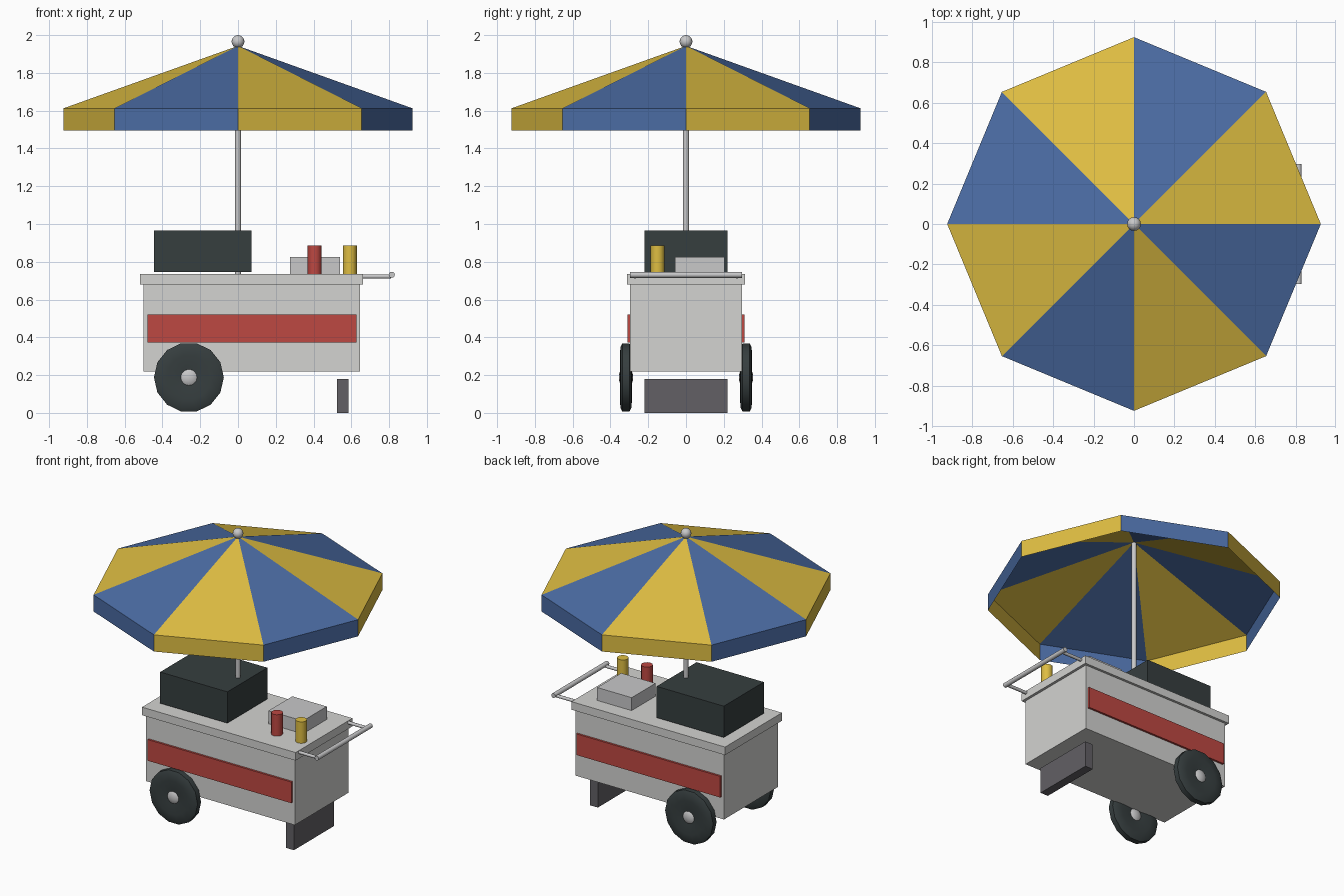
import bpy, bmesh, math
from mathutils import Vector

if "Cube" in bpy.data.objects:
    bpy.data.objects.remove(bpy.data.objects["Cube"])


def material(name, r, g, b):
    m = bpy.data.materials.new(name)
    lin = [((c / 255 + 0.055) / 1.055) ** 2.4 for c in (r, g, b)]
    m.diffuse_color = (*lin, 1)
    m.use_nodes = True
    m.node_tree.nodes["Principled BSDF"].inputs["Base Color"].default_value = m.diffuse_color
    return m


WHITE = material("cart white", 211, 211, 209)
METAL = material("metal grey", 200, 200, 201)
RED = material("red", 190, 72, 66)
YELLOW = material("yellow", 222, 189, 66)
BLUE = material("blue", 75, 108, 164)
DARK = material("charcoal", 54, 62, 63)
LEG = material("leg grey", 98, 96, 101)


def finish(bm, name, mats, smooth=False):
    me = bpy.data.meshes.new(name)
    bm.to_mesh(me)
    bm.free()
    ob = bpy.data.objects.new(name, me)
    bpy.context.collection.objects.link(ob)
    for m in mats:
        me.materials.append(m)
    if smooth:
        bpy.ops.object.select_all(action='DESELECT')
        ob.select_set(True)
        bpy.context.view_layer.objects.active = ob
        bpy.ops.object.shade_smooth_by_angle(angle=math.radians(50))
    return ob


def box(name, x, y, z, mat):
    bm = bmesh.new()
    bmesh.ops.create_cube(bm, size=1)
    for v in bm.verts:
        for i, (lo, hi) in enumerate((x, y, z)):
            v.co[i] = lo if v.co[i] < 0 else hi
    finish(bm, name, [mat])


def rod(name, a, b, radius, mat, sides=12):
    a, b = Vector(a), Vector(b)
    bm = bmesh.new()
    bmesh.ops.create_cone(bm, cap_ends=True, segments=sides, radius1=radius,
                          radius2=radius, depth=(b - a).length)
    ob = finish(bm, name, [mat], True)
    ob.rotation_euler = (b - a).to_track_quat('Z', 'Y').to_euler()
    ob.location = (a + b) / 2


def ball(name, loc, scale, mat):
    bm = bmesh.new()
    bmesh.ops.create_uvsphere(bm, u_segments=16, v_segments=10, radius=1)
    ob = finish(bm, name, [mat], True)
    ob.scale, ob.location = scale, loc


# Cart body, counter, leg and things on the counter
box("cart_body", (-0.50, 0.645), (-0.296, 0.296), (0.22, 0.68), WHITE)
box("counter", (-0.52, 0.663), (-0.313, 0.313), (0.68, 0.736), WHITE)
box("support_leg", (0.525, 0.585), (-0.22, 0.22), (0, 0.18), LEG)
box("grill_box", (-0.445, 0.072), (-0.22, 0.22), (0.747, 0.965), DARK)
box("napkin_box", (0.275, 0.54), (-0.058, 0.205), (0.73, 0.826), METAL)
rod("ketchup_bottle", (0.406, -0.15, 0.73), (0.406, -0.15, 0.885), 0.037, RED)
rod("mustard_bottle", (0.592, -0.15, 0.73), (0.592, -0.15, 0.885), 0.037, YELLOW)

# Push handle
rod("handle_grip", (0.814, -0.297, 0.731), (0.814, 0.297, 0.731), 0.016, METAL)

# Wheel profile (radius, offset along the axle), spun with 14 sides
TYRE = [(0.03, -0.024), (0.06, -0.027), (0.12, -0.032), (0.165, -0.029),
        (0.185, -0.019), (0.185, 0.019), (0.165, 0.029), (0.12, 0.032),
        (0.06, 0.027), (0.03, 0.024)]
SIDES = 14

for s, side in ((-1, "front"), (1, "back")):
    box(f"{side}_stripe", (-0.48, 0.628), sorted((s * 0.29, s * 0.31)), (0.373, 0.52), RED)
    rod(f"{side}_handle_arm", (0.65, s * 0.27, 0.722), (0.81, s * 0.27, 0.722), 0.011, METAL, 8)
    bm = bmesh.new()
    rings = []
    for i in range(SIDES):
        a = 2 * math.pi * (i + 0.5) / SIDES
        rings.append([bm.verts.new((r * math.sin(a), y, r * math.cos(a))) for r, y in TYRE])
    n = len(TYRE)
    for i in range(SIDES):
        p, q = rings[i], rings[(i + 1) % SIDES]
        for j in range(n):
            k = (j + 1) % n
            bm.faces.new((p[j], p[k], q[k], q[j]))
    bmesh.ops.recalc_face_normals(bm, faces=bm.faces)
    wheel = finish(bm, f"{side}_wheel", [DARK], True)
    wheel.location = (-0.26, s * 0.318, 0.188)
    ball(f"{side}_hub", (-0.26, s * 0.318, 0.188), (0.058, 0.038, 0.058), METAL)

# Umbrella: pole, finial and eight alternating panels with a valance
rod("umbrella_pole", (0, 0, 0.72), (0, 0, 1.94), 0.016, METAL)
ball("umbrella_finial", (0, 0, 1.966), (0.034, 0.034, 0.034), METAL)
bm = bmesh.new()
apex = bm.verts.new((0, 0, 1.943))
rims = [[bm.verts.new((0.925 * math.cos(i * math.pi / 4), 0.925 * math.sin(i * math.pi / 4), z))
         for i in range(8)] for z in (1.612, 1.496)]
for i in range(8):
    j = (i + 1) % 8
    top = bm.faces.new((apex, rims[0][i], rims[0][j]))
    skirt = bm.faces.new((rims[0][i], rims[1][i], rims[1][j], rims[0][j]))
    top.material_index = skirt.material_index = i % 2
finish(bm, "umbrella_canopy", [YELLOW, BLUE])
